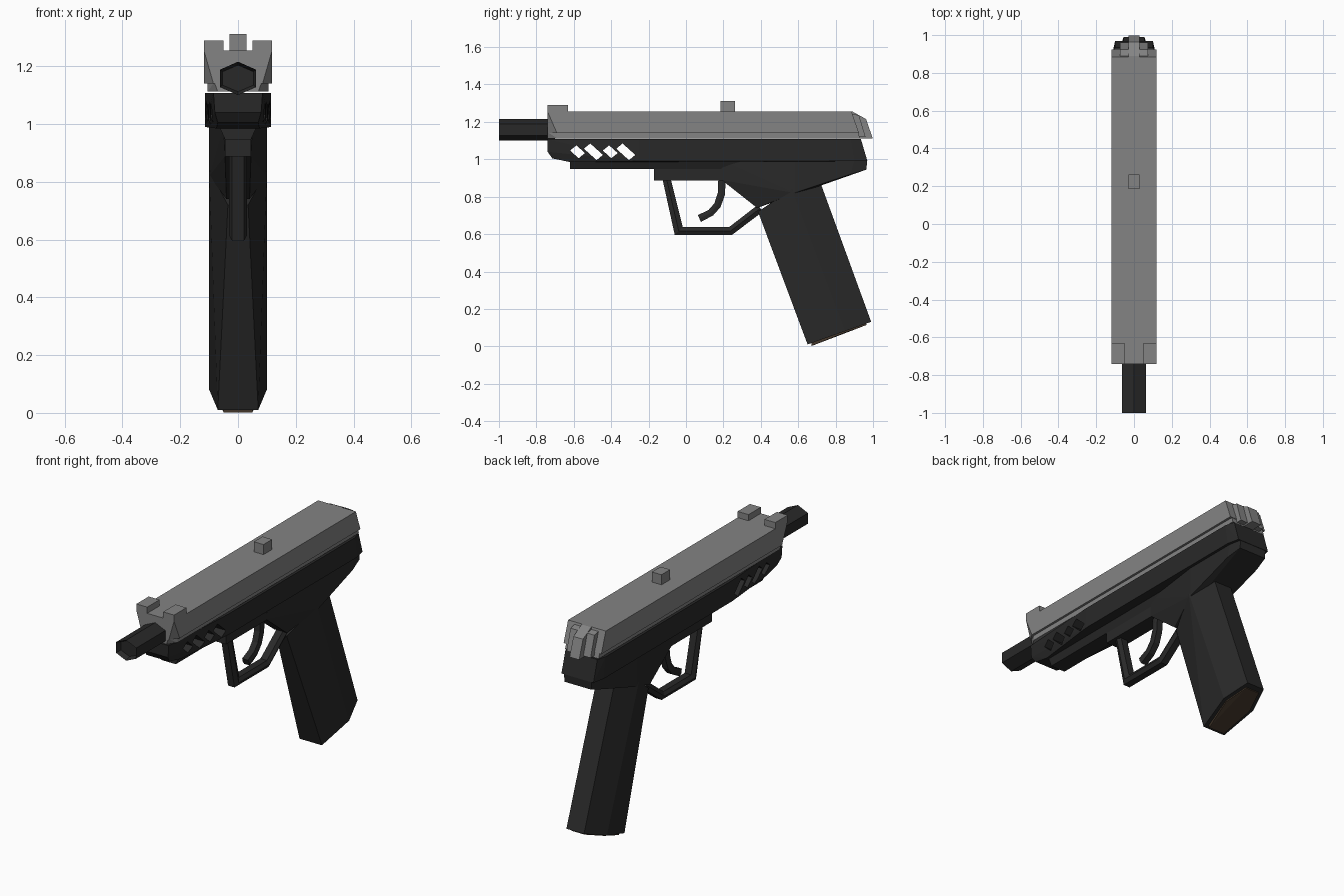
import bpy, bmesh
from math import radians
from mathutils import Vector

if "Cube" in bpy.data.objects:
    bpy.data.objects.remove(bpy.data.objects["Cube"])


def material(name, c):
    m = bpy.data.materials.new(name)
    m.diffuse_color = (*c, 1)
    m.use_nodes = True
    m.node_tree.nodes["Principled BSDF"].inputs["Base Color"].default_value = m.diffuse_color
    return m


GREY = material("grey_metal", (0.23, 0.23, 0.23))
BLACK = material("black_polymer", (0.022, 0.022, 0.022))
BROWN = material("brown_base", (0.06, 0.04, 0.025))


def finish(name, bm, mat):
    bmesh.ops.recalc_face_normals(bm, faces=bm.faces)
    me = bpy.data.meshes.new(name)
    bm.to_mesh(me)
    bm.free()
    ob = bpy.data.objects.new(name, me)
    bpy.context.collection.objects.link(ob)
    if mat:
        me.materials.append(mat)
    return ob


def hull(name, pts, mat):
    """Convex solid from (half_width, y, z) points mirrored over x."""
    bm = bmesh.new()
    for x, y, z in pts:
        for s in (-1, 1):
            bm.verts.new((s * x, y, z))
    bmesh.ops.remove_doubles(bm, verts=bm.verts, dist=1e-5)
    res = bmesh.ops.convex_hull(bm, input=bm.verts)
    junk = [v for v in bm.verts if not v.link_faces]
    bmesh.ops.delete(bm, geom=junk, context='VERTS')
    bmesh.ops.dissolve_limit(bm, angle_limit=radians(1), verts=bm.verts, edges=bm.edges)
    return finish(name, bm, mat)


def box(name, x0, x1, y0, y1, z0, z1, mat):
    bm = bmesh.new()
    bmesh.ops.create_cube(bm, size=1)
    for v in bm.verts:
        v.co = Vector(((x0 + x1) / 2 + v.co.x * (x1 - x0), (y0 + y1) / 2 + v.co.y * (y1 - y0),
                       (z0 + z1) / 2 + v.co.z * (z1 - z0)))
    return finish(name, bm, mat)


def band(name, outer, inner, w_edge, w_mid, mat):
    """Strip with a hexagonal section between two yz paths."""
    bm = bmesh.new()
    rings = []
    for (oy, oz), (iy, iz) in zip(outer, inner):
        my, mz = (oy + iy) / 2, (oz + iz) / 2
        sec = [(-w_edge, oy, oz), (w_edge, oy, oz), (w_mid, my, mz),
               (w_edge, iy, iz), (-w_edge, iy, iz), (-w_mid, my, mz)]
        rings.append([bm.verts.new(p) for p in sec])
    for a, b in zip(rings, rings[1:]):
        for i in range(6):
            j = (i + 1) % 6
            bm.faces.new((a[i], a[j], b[j], b[i]))
    bm.faces.new(rings[0])
    bm.faces.new(rings[-1])
    return finish(name, bm, mat)


# Slide: main body with tapered front, narrower lower lip
hull("slide", [(0.118, -0.74, 1.255), (0.085, -0.74, 1.14), (0.118, -0.69, 1.14), (0.118, -0.72, 1.255),
               (0.118, 0.885, 1.255), (0.118, 0.925, 1.14)], GREY)
hull("slide_lip", [(0.082, -0.74, 1.145), (0.07, -0.74, 1.112), (0.105, -0.69, 1.145), (0.105, -0.69, 1.112),
                   (0.105, 0.92, 1.145), (0.105, 0.93, 1.112)], GREY)

# Slide rear: stepped plate and central tang
hull("rear_plate", [(0.075, 0.88, 1.245), (0.075, 0.925, 1.235), (0.075, 0.96, 1.12), (0.075, 0.9, 1.12)], GREY)
hull("rear_tang", [(0.03, 0.87, 1.255), (0.03, 0.89, 1.255), (0.03, 0.963, 1.215),
                   (0.03, 0.998, 1.112), (0.03, 0.9, 1.112)], GREY)

# Sights
for side, s in (("left", -1), ("right", 1)):
    a, b = sorted((s * 0.05, s * 0.118))
    box(f"front_sight_{side}", a, b, -0.74, -0.63, 1.25, 1.29, GREY)
box("middle_sight", -0.03, 0.03, 0.185, 0.262, 1.25, 1.312, GREY)

# Hexagonal barrel with a shallow recess in the muzzle
bm = bmesh.new()
hexa = [(0, 0.058), (0.063, 0.03), (0.063, -0.03), (0, -0.058), (-0.063, -0.03), (-0.063, 0.03)]
front = bm.faces.new([bm.verts.new((x, -1.0, 1.158 + z)) for x, z in hexa])
ext = bmesh.ops.extrude_face_region(bm, geom=[front], use_keep_orig=True)
bmesh.ops.translate(bm, vec=(0, 0.3, 0), verts=[v for v in ext["geom"] if isinstance(v, bmesh.types.BMVert)])
bmesh.ops.recalc_face_normals(bm, faces=bm.faces)
bmesh.ops.inset_region(bm, faces=[front], thickness=0.012)
bmesh.ops.translate(bm, vec=(0, 0.03, 0), verts=front.verts)
finish("barrel", bm, BLACK)

# Frame, tapering toward the muzzle
frame = hull("frame", [(0.085, -0.74, 1.108), (0.08, -0.74, 1.04), (0.07, -0.715, 1.005), (0.075, -0.62, 0.985),
                       (0.115, -0.25, 1.108), (0.115, -0.25, 0.99), (0.115, 0.88, 1.108), (0.115, 0.9, 0.99),
                       (0.1, 0.935, 1.108), (0.1, 0.97, 0.99)], BLACK)

# Slanted slots cut through the frame
bm = bmesh.new()
for y, h in ((-0.58, 0.023), (-0.495, 0.034), (-0.405, 0.023), (-0.322, 0.034)):
    quad = [(y - h - 0.017, 1.04 + h * 0.9 - 0.014), (y - h + 0.017, 1.04 + h * 0.9 + 0.014),
            (y + h + 0.017, 1.04 - h * 0.9 + 0.014), (y + h - 0.017, 1.04 - h * 0.9 - 0.014)]
    f = bm.faces.new([bm.verts.new((-0.3, *p)) for p in quad])
    ext = bmesh.ops.extrude_face_region(bm, geom=[f], use_keep_orig=True)
    bmesh.ops.translate(bm, vec=(0.6, 0, 0), verts=[v for v in ext["geom"] if isinstance(v, bmesh.types.BMVert)])
cutter = finish("slot_cutter", bm, None)
cutter.hide_render = True
cutter.hide_set(True)
mod = frame.modifiers.new("slots", 'BOOLEAN')
mod.operation = 'DIFFERENCE'
mod.solver = 'EXACT'
mod.object = cutter

# Lower rail and trigger housing
hull("lower_rail", [(0.065, -0.62, 0.992), (0.045, -0.62, 0.947), (0.065, 0.3, 0.992), (0.045, 0.3, 0.947)], BLACK)
hull("trigger_housing", [(0.045, -0.17, 0.96), (0.045, -0.17, 0.887), (0.045, 0.21, 0.96), (0.045, 0.21, 0.887)], BLACK)

# Neck joining frame and grip
hull("neck", [(0.05, 0.19, 0.995), (0.045, 0.19, 0.89), (0.04, 0.38, 0.74), (0.1, 0.58, 0.995), (0.1, 0.58, 0.82),
              (0.1, 0.9, 0.995), (0.085, 0.968, 0.995), (0.085, 0.965, 0.945), (0.1, 0.88, 0.92)], BLACK)

# Six-sided grip, its front face narrowing upward
hull("grip", [(0.07, 0.65, 0.01), (0.1, 0.85, 0.081), (0.055, 0.99, 0.131),
              (0.035, 0.385, 0.72), (0.1, 0.565, 0.84), (0.055, 0.715, 0.885)], BLACK)
hull("grip_base", [(0.052, 0.675, 0.012), (0.08, 0.846, 0.072), (0.042, 0.965, 0.114),
                   (0.052, 0.67, 0.025), (0.08, 0.84, 0.088), (0.042, 0.96, 0.13), (0.05, 0.672, 0.002)], BROWN)

# Trigger guard and curved trigger
band("trigger_guard", [(-0.127, 0.9), (-0.06, 0.595), (0.245, 0.595), (0.41, 0.72)],
     [(-0.083, 0.9), (-0.017, 0.637), (0.23, 0.637), (0.385, 0.757)], 0.02, 0.032, BLACK)
band("trigger", [(0.213, 0.9), (0.208, 0.81), (0.185, 0.745), (0.145, 0.7), (0.08, 0.665)],
     [(0.173, 0.9), (0.17, 0.82), (0.152, 0.765), (0.12, 0.728), (0.063, 0.702)], 0.018, 0.022, BLACK)
